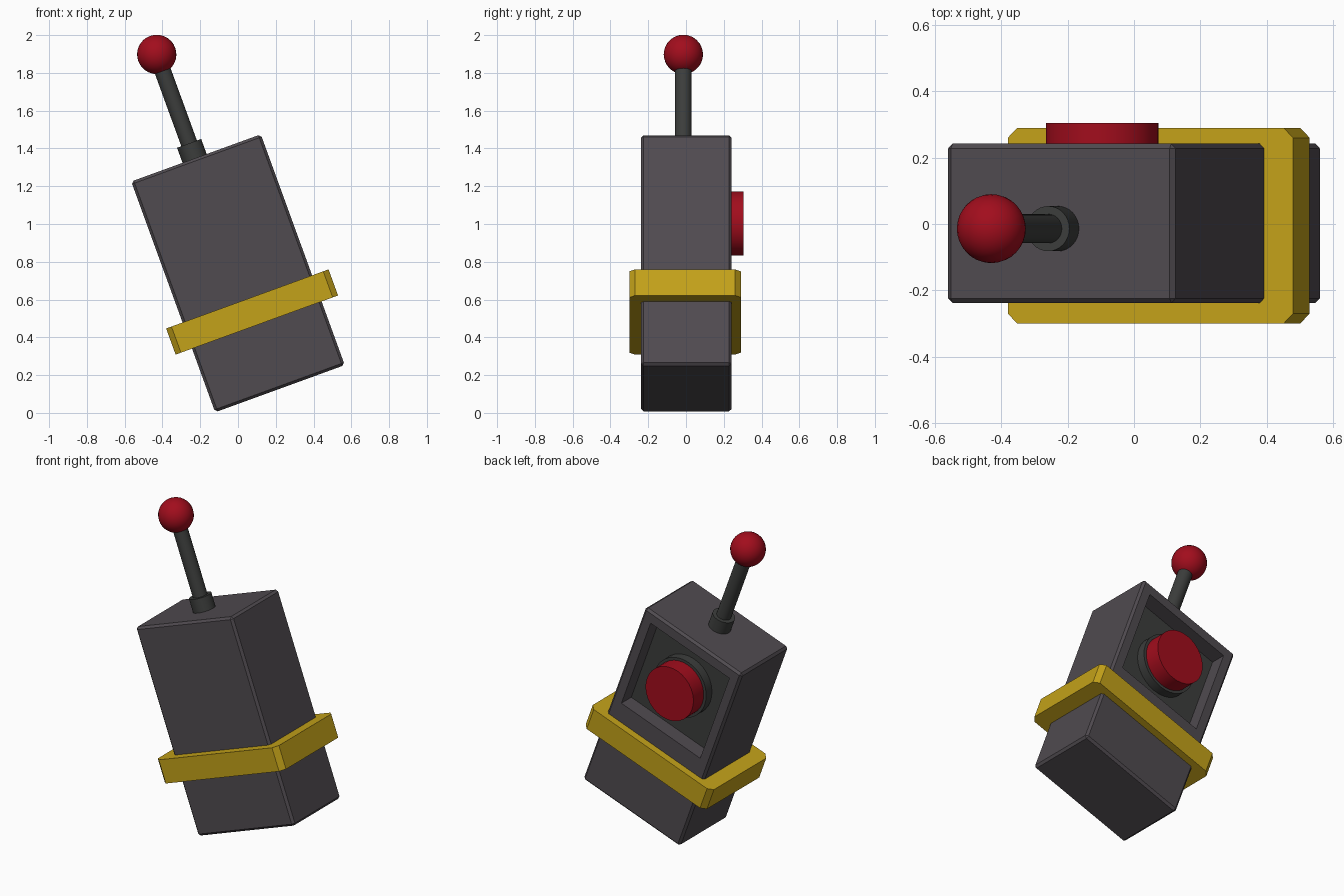
import bpy, bmesh
from math import radians
from mathutils import Matrix, Vector

if "Cube" in bpy.data.objects:
    bpy.data.objects.remove(bpy.data.objects["Cube"])

# everything is built upright around the housing centre, then tilted together
TILT = Matrix.Translation((0, 0, 0.739)) @ Matrix.Rotation(radians(-20), 4, 'Y')


def material(name, rgb):
    m = bpy.data.materials.new(name)
    m.diffuse_color = (*rgb, 1)
    m.use_nodes = True
    m.node_tree.nodes["Principled BSDF"].inputs["Base Color"].default_value = m.diffuse_color
    return m


GREY = material("housing grey", (0.08, 0.07, 0.08))
DARK = material("dark grey", (0.045, 0.047, 0.045))
RED = material("red", (0.36, 0.004, 0.012))
YELLOW = material("yellow", (0.55, 0.36, 0.01))


def finish(name, bm, *mats, smooth=False):
    bmesh.ops.recalc_face_normals(bm, faces=bm.faces)
    me = bpy.data.meshes.new(name)
    bm.to_mesh(me)
    bm.free()
    for m in mats:
        me.materials.append(m)
    ob = bpy.data.objects.new(name, me)
    bpy.context.collection.objects.link(ob)
    ob.matrix_world = TILT
    if smooth:
        bpy.ops.object.select_all(action='DESELECT')
        ob.select_set(True)
        bpy.context.view_layer.objects.active = ob
        bpy.ops.object.shade_smooth_by_angle(angle=radians(35))
    return ob


def box(size, centre):
    bm = bmesh.new()
    bmesh.ops.create_cube(bm, size=1, matrix=Matrix.Translation(centre) @ Matrix.Diagonal((*size, 1)))
    return bm


def rod(name, start, end, r, mat, segments=32):
    start, end = Vector(start), Vector(end)
    d = end - start
    bm = bmesh.new()
    bmesh.ops.create_cone(bm, cap_ends=True, segments=segments, radius1=r, radius2=r, depth=d.length,
                          matrix=Matrix.Translation((start + end) / 2) @ d.to_track_quat('Z', 'Y').to_matrix().to_4x4())
    return finish(name, bm, mat, smooth=True)


# housing: recessed square panel in the back, bevelled top and bottom rims
W, D, H = 0.73, 0.48, 1.30
PANEL_Z, PANEL_W, PANEL_H, DEPTH = 0.275, 0.595, 0.605, 0.10
bm = box((W, D, H), (0, 0.002, 0))
back = max(bm.faces, key=lambda f: f.calc_center_median().y)
bmesh.ops.inset_region(bm, faces=[back], thickness=0.07)
for v in back.verts:
    v.co.x = PANEL_W / 2 * (1 if v.co.x > 0 else -1)
    v.co.z = PANEL_Z + PANEL_H / 2 * (1 if v.co.z > 0 else -1)
floor = bmesh.ops.extrude_discrete_faces(bm, faces=[back])["faces"][0]
bmesh.ops.translate(bm, verts=floor.verts, vec=(0, -DEPTH, 0))
floor.material_index = 1
rims = [e for e in bm.edges if all(abs(abs(v.co.z) - H / 2) < 1e-4 for v in e.verts)]
bmesh.ops.bevel(bm, geom=rims, offset=0.014, segments=1, affect='EDGES')
finish("housing", bm, GREY, DARK)

# yellow band with chamfered corners
bm = box((0.915, 0.59, 0.147), (0, -0.005, -0.218))
corners = [e for e in bm.edges if abs(e.verts[0].co.z - e.verts[1].co.z) > 0.1]
bmesh.ops.bevel(bm, geom=corners, offset=0.03, segments=1, affect='EDGES')
finish("band", bm, YELLOW)

# button and its collar in the recess
rod("button_collar", (0, 0.13, 0.28), (0, 0.20, 0.28), 0.188, DARK)
rod("button", (0, 0.14, 0.28), (0, 0.304, 0.28), 0.17, RED)

# lever on top
LX, LY = -0.008, -0.014
rod("lever_collar", (LX, LY, 0.62), (LX, LY, 0.735), 0.068, DARK)
rod("lever_stick", (LX, LY, 0.64), (LX, LY, 1.22), 0.044, DARK)
bm = bmesh.new()
bmesh.ops.create_uvsphere(bm, u_segments=32, v_segments=16, radius=0.104,
                          matrix=Matrix.Translation((LX, LY, 1.236)))
finish("lever_ball", bm, RED, smooth=True)
